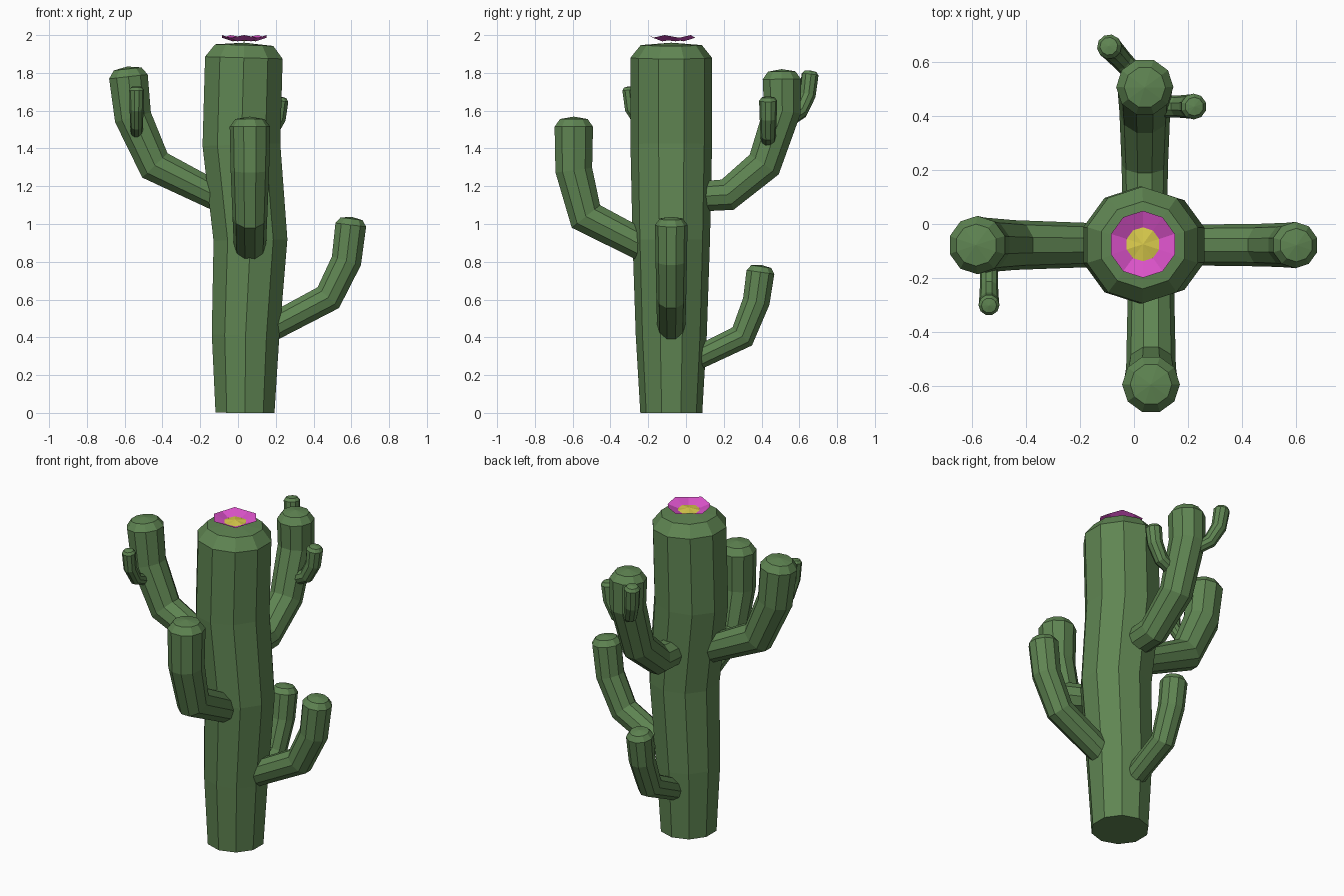
import bpy, bmesh, math
from mathutils import Vector

if "Cube" in bpy.data.objects:
    bpy.data.objects.remove(bpy.data.objects["Cube"])

SIDES = 10


def material(name, rgb):
    m = bpy.data.materials.new(name)
    m.diffuse_color = (*rgb, 1)
    m.use_nodes = True
    m.node_tree.nodes["Principled BSDF"].inputs["Base Color"].default_value = m.diffuse_color
    return m


GREEN = material("cactus_green", (0.115, 0.235, 0.085))
PINK = material("petal_pink", (0.70, 0.085, 0.58))
YELLOW = material("flower_yellow", (0.68, 0.58, 0.07))


def finish(bm, name, mats):
    bmesh.ops.recalc_face_normals(bm, faces=bm.faces)
    me = bpy.data.meshes.new(name)
    bm.to_mesh(me)
    bm.free()
    for m in mats:
        me.materials.append(m)
    ob = bpy.data.objects.new(name, me)
    bpy.context.collection.objects.link(ob)


def bridge(bm, a, b):
    n = len(a)
    return [bm.faces.new((a[i], a[(i + 1) % n], b[(i + 1) % n], b[i])) for i in range(n)]


def fan(bm, ring, tip):
    n = len(ring)
    return [bm.faces.new((ring[i], ring[(i + 1) % n], tip)) for i in range(n)]


def stem(name, origin, heading, path, cap=(0.72, 0.38, 0.5)):
    """Mitred tube bending in one vertical plane; path = (distance, z, radius)."""
    fwd = Vector((math.cos(heading), math.sin(heading), 0))
    side = Vector((-fwd.y, fwd.x, 0))
    base = Vector((*origin, 0))
    pts = [base + fwd * d + Vector((0, 0, z)) for d, z, r in path]
    radii = [p[2] for p in path]
    bm = bmesh.new()

    def ring(c, tangent, r, stretch=1.0):
        up = side.cross(tangent).normalized() * stretch
        return [bm.verts.new(c + r * (side * math.cos(t) + up * math.sin(t)))
                for t in (2 * math.pi * i / SIDES for i in range(SIDES))]

    dirs = [(b - a).normalized() for a, b in zip(pts, pts[1:])]
    rings = []
    for i, p in enumerate(pts):
        d0, d1 = dirs[max(i - 1, 0)], dirs[min(i, len(dirs) - 1)]
        stretch = 1 / math.cos(d0.angle(d1, 0) / 2)
        rings.append(ring(p, (d0 + d1).normalized(), radii[i], stretch))
    # rounded end
    shrink, rise, top = cap
    r, d = radii[-1], dirs[-1]
    rings.append(ring(pts[-1] + d * r * rise, d, r * shrink))
    for a, b in zip(rings, rings[1:]):
        bridge(bm, a, b)
    fan(bm, rings[-1], bm.verts.new(pts[-1] + d * r * top))
    bm.faces.new(rings[0])
    finish(bm, name, [GREEN])


R, B, L, F = 0, math.pi / 2, math.pi, -math.pi / 2
CY = -0.078

# trunk
stem("trunk", (0, CY), R,
     [(0.037, 0, 0.164), (0.040, 0.41, 0.188), (0.066, 0.915, 0.205),
      (0.018, 1.42, 0.216), (0.031, 1.88, 0.216)], (0.75, 0.31, 0.37))

# main arms
stem("right_arm", (0, CY), R,
     [(0.10, 0.41, 0.074), (0.478, 0.61, 0.079), (0.574, 0.805, 0.083), (0.597, 0.995, 0.086)])
stem("left_arm", (0, CY), L,
     [(0.06, 1.12, 0.078), (0.44, 1.31, 0.092), (0.556, 1.565, 0.102), (0.58, 1.78, 0.108)])
stem("front_arm", (0.063, 0), F,
     [(0.16, 0.85, 0.084), (0.53, 1.04, 0.092), (0.594, 1.285, 0.102), (0.594, 1.515, 0.107)])
stem("back_upper_arm", (0.04, 0), B,
     [(0.06, 1.145, 0.083), (0.22, 1.155, 0.086), (0.414, 1.315, 0.094),
      (0.51, 1.60, 0.102), (0.507, 1.767, 0.106)])
stem("back_lower_arm", (0.04, 0), B,
     [(0.02, 0.27, 0.063), (0.298, 0.405, 0.069), (0.372, 0.59, 0.075), (0.394, 0.745, 0.078)])

# small shoots on the arms
stem("left_arm_shoot", (-0.537, 0), F,
     [(0.10, 1.465, 0.032), (0.235, 1.525, 0.034), (0.288, 1.61, 0.037), (0.30, 1.71, 0.039)])
stem("back_arm_right_shoot", (0, 0.435), R,
     [(0.06, 1.425, 0.038), (0.165, 1.475, 0.041), (0.21, 1.56, 0.045), (0.221, 1.652, 0.048)])
stem("back_arm_outer_shoot", (0.04, 0.515), math.atan2(0.14, -0.13),
     [(0.03, 1.545, 0.036), (0.125, 1.595, 0.039), (0.176, 1.68, 0.043), (0.193, 1.79, 0.046)])

# flower: yellow centre with raised zigzag petals
bm = bmesh.new()


def flower_ring(r, zs):
    return [bm.verts.new((0.033 + r * math.sin(t), CY + 0.003 - r * math.cos(t), zs[i % 2]))
            for i, t in ((i, 2 * math.pi * i / SIDES) for i in range(SIDES))]


inner = flower_ring(0.063, (1.972, 1.967))
outer = flower_ring(0.124, (2.0, 1.986))
fan(bm, inner, bm.verts.new((0.033, CY + 0.003, 1.98)))
for f in bridge(bm, inner, outer):
    f.material_index = 1
finish(bm, "flower", [YELLOW, PINK])
